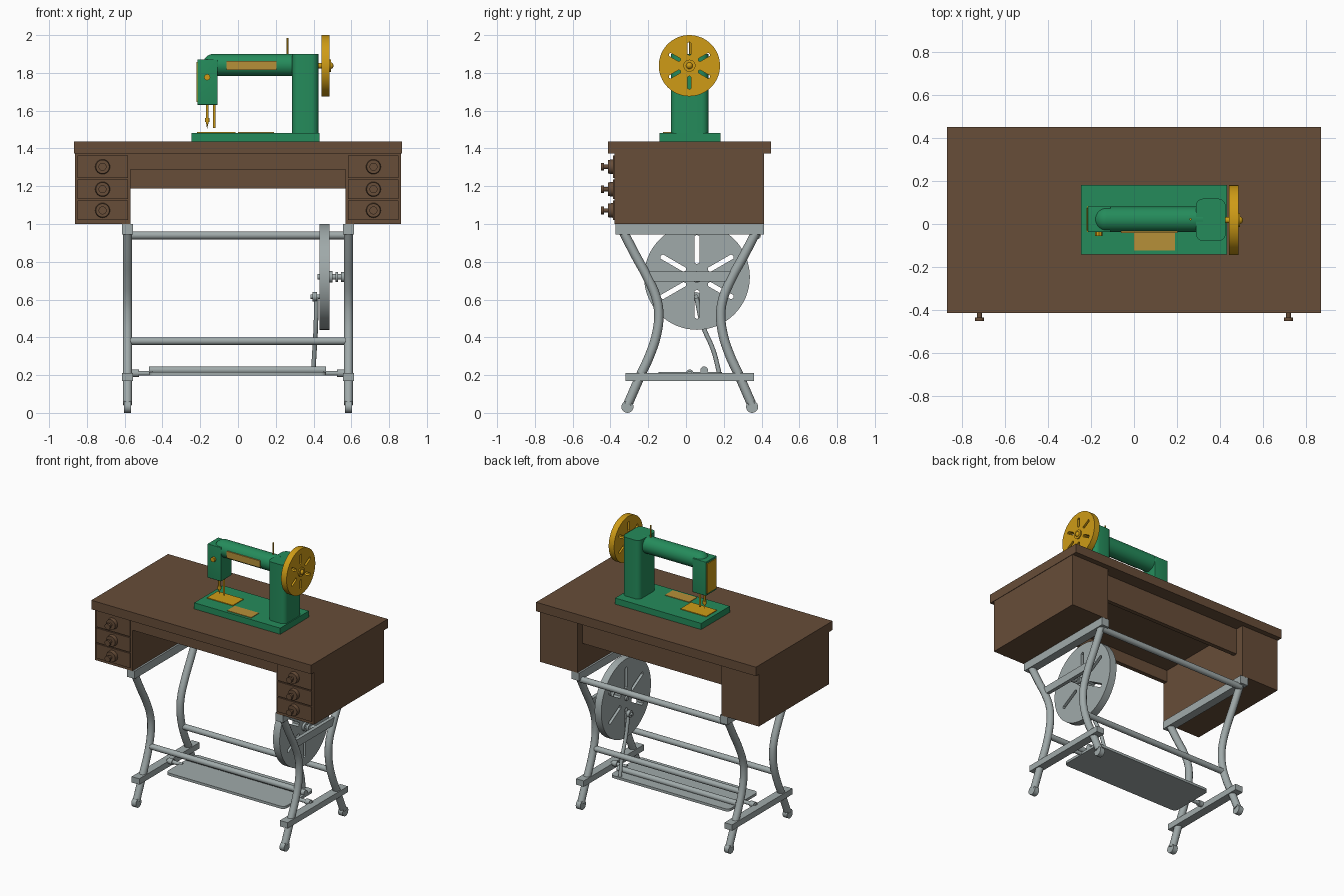
import bpy, bmesh, math
from mathutils import Vector

if "Cube" in bpy.data.objects:
    bpy.data.objects.remove(bpy.data.objects["Cube"])

def mat(name, c):
    m = bpy.data.materials.new(name)
    m.diffuse_color = (*c, 1)
    m.use_nodes = True
    m.node_tree.nodes["Principled BSDF"].inputs["Base Color"].default_value = m.diffuse_color
    return m

WOOD = mat("dark_wood", (0.135, 0.074, 0.04))
IRON = mat("grey_iron", (0.35, 0.40, 0.40))
GREEN = mat("green_enamel", (0.018, 0.26, 0.105))
GOLD = mat("gold", (0.62, 0.33, 0.008))
BRASS = mat("pale_brass", (0.47, 0.28, 0.04))
YC = 0.02  # y centre of stand and machine

def finish(o, name, m, smooth=True):
    o.name = name
    o.data.materials.clear()
    o.data.materials.append(m)
    bpy.ops.object.select_all(action='DESELECT')
    o.select_set(True)
    bpy.context.view_layer.objects.active = o
    if o.type == 'CURVE':
        bpy.ops.object.convert(target='MESH')
        o = bpy.context.object
    if smooth:
        bpy.ops.object.shade_smooth_by_angle(angle=math.radians(35))
    return o

def box(name, m, x, y, z, vertical_round=0, round_all=0):
    """Box from (min, max) ranges, with optional rounding of edges."""
    bm = bmesh.new()
    bmesh.ops.create_cube(bm, size=1)
    for v in bm.verts:
        v.co = [r[0] if c < 0 else r[1] for c, r in zip(v.co, (x, y, z))]
    r = vertical_round or round_all
    if r:
        es = [e for e in bm.edges if round_all or
              abs(e.verts[0].co.z - e.verts[1].co.z) > 1e-6]
        bmesh.ops.bevel(bm, geom=es, offset=r, segments=5, affect='EDGES', profile=0.5)
    me = bpy.data.meshes.new(name)
    bm.to_mesh(me)
    bm.free()
    o = bpy.data.objects.new(name, me)
    bpy.context.collection.objects.link(o)
    return finish(o, name, m, bool(r))

def rod(name, m, a, b, r, sides=24, r2=None):
    a, b = Vector(a), Vector(b)
    d = b - a
    bpy.ops.mesh.primitive_cone_add(vertices=sides, radius1=r, radius2=r if r2 is None else r2,
                                    depth=d.length, location=(a + b) / 2)
    o = bpy.context.object
    o.rotation_euler = d.to_track_quat('Z', 'Y').to_euler()
    return finish(o, name, m)

def ball(name, m, loc, r):
    bpy.ops.mesh.primitive_uv_sphere_add(segments=32, ring_count=16, radius=r, location=loc)
    return finish(bpy.context.object, name, m)

def tube(name, m, pts, r):
    cu = bpy.data.curves.new(name, 'CURVE')
    cu.dimensions = '3D'
    cu.bevel_depth, cu.bevel_resolution, cu.resolution_u = r, 4, 6
    cu.use_fill_caps = True
    s = cu.splines.new('BEZIER')
    s.bezier_points.add(len(pts) - 1)
    for p, co in zip(s.bezier_points, pts):
        p.co = co
        p.handle_left_type = p.handle_right_type = 'AUTO'
    o = bpy.data.objects.new(name, cu)
    bpy.context.collection.objects.link(o)
    return finish(o, name, m)

def slotted_wheel(name, m, x, y, z, r, s0, s1, w):
    """Disc facing x with six radial slots; x is a (min, max) range."""
    cu = bpy.data.curves.new(name, 'CURVE')
    cu.dimensions, cu.fill_mode = '2D', 'BOTH'
    cu.extrude = (x[1] - x[0]) / 2
    loops = [[(r * math.cos(t * math.tau / 64), r * math.sin(t * math.tau / 64)) for t in range(64)]]
    for k in range(6):
        c, s = math.cos(k * math.pi / 3), math.sin(k * math.pi / 3)
        loops.append([(u * c - v * s, u * s + v * c) for u, v in
                      ((s0, -w), (s1, -w), (s1 + w * .6, 0), (s1, w), (s0, w), (s0 - w * .6, 0))])
    for loop in loops:
        sp = cu.splines.new('POLY')
        sp.points.add(len(loop) - 1)
        for p, (u, v) in zip(sp.points, loop):
            p.co = (u, v, 0, 1)
        sp.use_cyclic_u = True
    o = bpy.data.objects.new(name, cu)
    bpy.context.collection.objects.link(o)
    o.location = ((x[0] + x[1]) / 2, y, z)
    o.rotation_euler = (0, math.pi / 2, 0)
    return finish(o, name, m)

# --- wooden table ---
box("tabletop", WOOD, (-.867, .867), (-.414, .45), (1.374, 1.438))
box("front_apron", WOOD, (-.57, .57), (-.375, -.345), (1.289, 1.374))
box("back_apron", WOOD, (-.57, .57), (.325, .355), (1.188, 1.374))
for side, sx in (("left", -1), ("right", 1)):
    def span(a, b):
        return tuple(sorted((sx * a, sx * b)))
    box(side + "_cabinet", WOOD, span(.568, .864), (-.379, .413), (1.0, 1.374))
    for i, (z0, z1) in enumerate(((1.02, 1.124), (1.132, 1.236), (1.244, 1.362))):
        n = f"{side}_drawer_{i + 1}"
        zc, xc = (z0 + z1) / 2, sx * .717
        box(n, WOOD, span(.583, .851), (-.387, -.37), (z0, z1))
        rod(n + "_rosette", WOOD, (xc, -.38, zc), (xc, -.412, zc), .04, r2=.036)
        rod(n + "_knob_neck", WOOD, (xc, -.41, zc), (xc, -.437, zc), .011)
        rod(n + "_knob", WOOD, (xc, -.435, zc), (xc, -.45, zc), .021)

# --- iron stand: two end frames ---
LEG = ((.35, .955), (.285, .83), (.215, .70), (.175, .60), (.164, .52),
       (.175, .42), (.21, .31), (.26, .20), (.328, .045))
for side, sx in (("left", -1), ("right", 1)):
    x = sx * .585
    bx = (x - .03, x + .03)
    box(side + "_top_rail", IRON, bx, (YC - .392, YC + .392), (.944, 1.0))
    box(side + "_foot_rail", IRON, bx, (YC - .34, YC + .34), (.17, .212))
    for end, sy in (("front", -1), ("back", 1)):
        tube(f"{side}_{end}_leg", IRON, [(x, YC + sy * d, z) for d, z in LEG], .025)
        yf = YC + sy * .33
        rod(f"{side}_{end}_caster", IRON, (x - .018, yf, .032), (x + .018, yf, .032), .032)
    # treadle pivot
    rod(side + "_treadle_pivot", IRON, (sx * .45, YC, .21), (sx * .57, YC, .21), .013)
    rod(side + "_pivot_collar", IRON, (sx * .525, YC, .21), (sx * .56, YC, .21), .02)
box("wheel_bracket", IRON, (.572, .598), (YC - .22, YC + .22), (.695, .748))

# --- stretchers between the frames ---
rod("back_top_stretcher", IRON, (-.585, .375, .94), (.585, .375, .94), .021)
for end, sy in (("front", -1), ("back", 1)):
    y = YC + sy * .185
    rod(end + "_stretcher", IRON, (-.585, y, .38), (.585, y, .38), .02)

# --- treadle, drive wheel and connecting rod ---
box("treadle_plate", IRON, (-.47, .467), (YC - .165, YC + .17), (.198, .216), vertical_round=.03)
rod("treadle_bar", IRON, (-.47, .096, .226), (.467, .096, .226), .02)
WY, WZ = .058, .72
slotted_wheel("drive_wheel", IRON, (.432, .484), WY, WZ, .28, .075, .215, .013)
rod("drive_axle", IRON, (.42, WY, WZ), (.585, WY, WZ), .015)
rod("drive_hub", IRON, (.48, WY, WZ), (.50, WY, WZ), .03)
rod("axle_collar", IRON, (.515, WY, WZ), (.53, WY, WZ), .027)
rod("axle_bearing", IRON, (.545, WY, WZ), (.575, WY, WZ), .027)
rod("crank_pin", IRON, (.383, .054, .615), (.435, .054, .615), .011)
rod("crank_nut", IRON, (.395, .054, .615), (.418, .054, .615), .024)
tube("connecting_rod", IRON, [(.415, .054, .615), (.412, .09, .46), (.405, .145, .33), (.398, .175, .215)], .012)

# --- sewing machine body ---
AY, AZ = .022, 1.842
box("machine_base", GREEN, (-.247, .432), (-.141, .182), (1.438, 1.482))
box("machine_pillar", GREEN, (.287, .425), (-.08, .118), (1.48, 1.9), vertical_round=.035)
rod("machine_arm", GREEN, (-.128, AY, AZ), (.32, AY, AZ), .059, sides=48)
ball("machine_arm_end", GREEN, (-.128, AY, AZ), .059)
box("machine_head", GREEN, (-.215, -.108), (AY - .06, AY + .06), (1.63, 1.872), round_all=.004)

# --- metal plates ---
box("head_side_plate", GOLD, (-.221, -.214), (AY - .052, AY + .052), (1.645, 1.858))
box("needle_plate", GOLD, (-.218, -.013), (AY - .06, AY + .06), (1.481, 1.487))
box("base_slide_plate", BRASS, (0, .19), (-.122, -.035), (1.481, 1.486))
box("arm_plate", BRASS, (-.06, .203), (AY - .064, AY - .055), (1.814, 1.862))

# --- needle, presser bar, dial and spool pin ---
rod("needle_bar", GOLD, (-.163, AY, 1.53), (-.163, AY, 1.64), .007, sides=16)
rod("needle_clamp", GOLD, (-.163, AY, 1.54), (-.163, AY, 1.562), .013, sides=16)
rod("needle", GOLD, (-.163, AY, 1.505), (-.163, AY, 1.54), .002, sides=8, r2=.004)
rod("presser_bar", GOLD, (-.125, AY, 1.508), (-.125, AY, 1.64), .007, sides=16)
rod("tension_dial", GOLD, (-.163, AY - .055, 1.777), (-.163, AY - .077, 1.777), .017, sides=8)
rod("spool_pin", GOLD, (.262, AY, 1.88), (.262, AY, 1.985), .005, sides=12)

# --- hand wheel ---
HY, HZ = .018, 1.838
slotted_wheel("hand_wheel", GOLD, (.441, .484), HY, HZ, .162, .06, .12, .009)
rod("hand_wheel_axle", GOLD, (.42, HY, HZ), (.49, HY, HZ), .014)
rod("hand_wheel_hub", GOLD, (.482, HY, HZ), (.492, HY, HZ), .032)
ball("hand_wheel_knob", GOLD, (.488, HY, HZ), .018)
